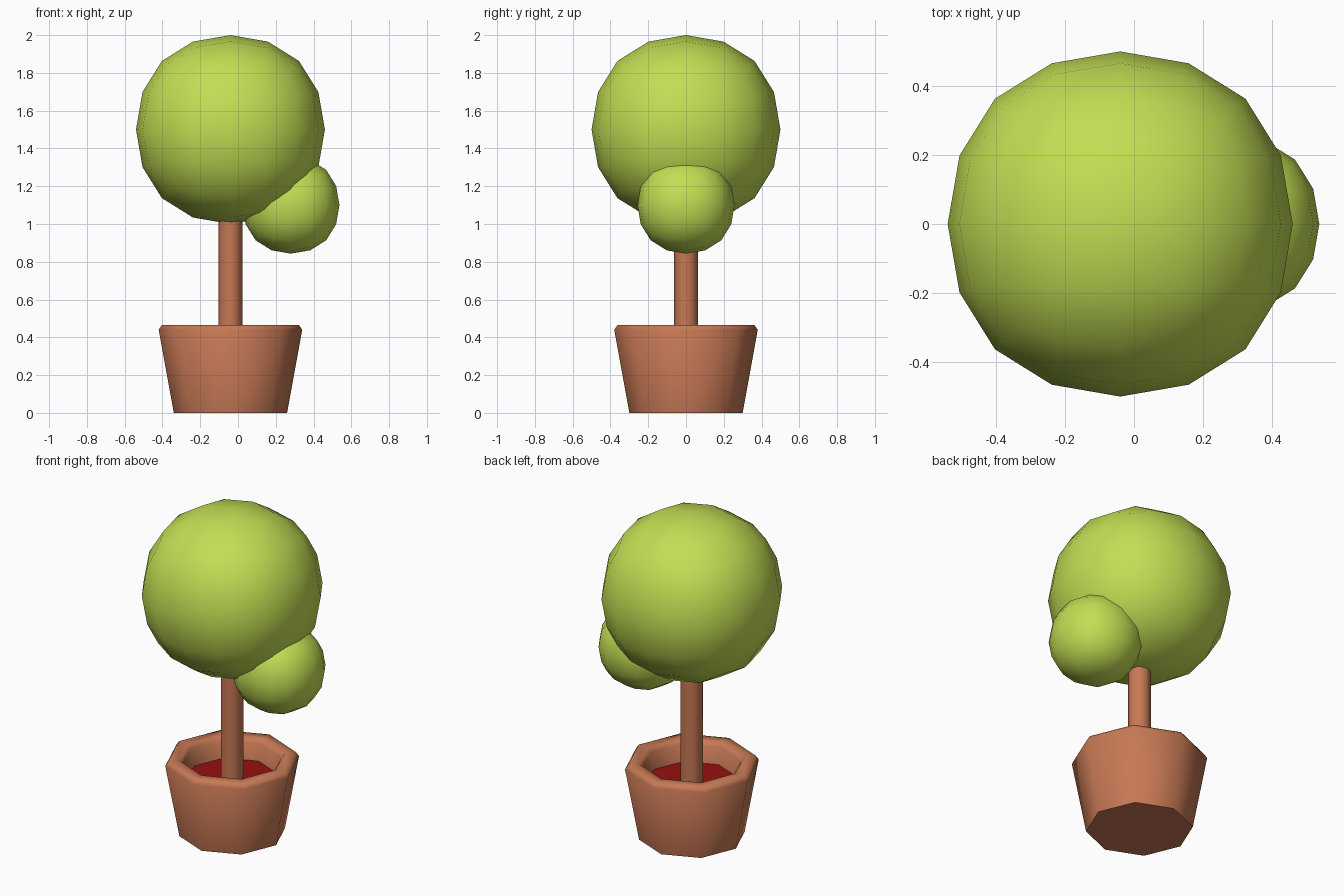
import bpy, math

if "Cube" in bpy.data.objects:
    bpy.data.objects.remove(bpy.data.objects["Cube"])

AXIS_X = -0.04  # the trunk and pot sit slightly left of centre


def material(name, rgb):
    m = bpy.data.materials.new(name)
    m.diffuse_color = (*rgb, 1)
    m.use_nodes = True
    m.node_tree.nodes["Principled BSDF"].inputs["Base Color"].default_value = m.diffuse_color
    return m


leaf_green = material("leaf_green", (0.54, 0.73, 0.087))
terracotta = material("terracotta", (0.57, 0.19, 0.09))
soil_red = material("soil_red", (0.31, 0.005, 0.005))


def lathe(name, profile, mat, sides=8):
    """Revolve (radius, z) points; radius 0 at an end closes to a single point."""
    verts, rings, faces = [], [], []
    for r, z in profile:
        n = 1 if r == 0 else sides
        rings.append([len(verts) + i for i in range(n)])
        for i in range(n):
            a = 2 * math.pi * i / sides
            verts.append((AXIS_X + r * math.cos(a), r * math.sin(a), z))
    for low, high in zip(rings, rings[1:]):
        for i in range(sides):
            j = (i + 1) % sides
            quad = [low[i % len(low)], low[j % len(low)],
                    high[j % len(high)], high[i % len(high)]]
            faces.append(list(dict.fromkeys(quad)))
    mesh = bpy.data.meshes.new(name)
    mesh.from_pydata(verts, [], faces)
    mesh.materials.append(mat)
    ob = bpy.data.objects.new(name, mesh)
    bpy.context.collection.objects.link(ob)
    bpy.ops.object.select_all(action='DESELECT')
    ob.select_set(True)
    bpy.context.view_layer.objects.active = ob
    bpy.ops.object.shade_smooth_by_angle(angle=math.radians(62))
    return ob


def foliage(name, centre, radius):
    """Ball made from a subdivided cube (face centres land at 0.84 of half size)."""
    bpy.ops.mesh.primitive_cube_add(size=2 * radius / 0.8395, location=centre)
    ob = bpy.context.object
    ob.name = name
    ob.data.materials.append(leaf_green)
    sub = ob.modifiers.new("round", 'SUBSURF')
    sub.levels = sub.render_levels = 2
    bpy.ops.object.shade_smooth()
    return ob


# Pot: closed base, flared wall, bevelled rim, inner wall down to the soil
lathe("pot", [(0, 0), (0.30, 0), (0.38, 0.44), (0.363, 0.465),
              (0.298, 0.465), (0.28, 0.44), (0.258, 0.335)], terracotta)

# Soil disc
lathe("soil", [(0.26, 0.34), (0, 0.34)], soil_red)

# Trunk
lathe("trunk", [(0.064, 0.33), (0.064, 1.08), (0, 1.08)], terracotta)

# Leaf balls
foliage("large_crown", (AXIS_X, 0, 1.5), 0.5)
foliage("small_crown", (0.28, 0, 1.1), 0.257)
